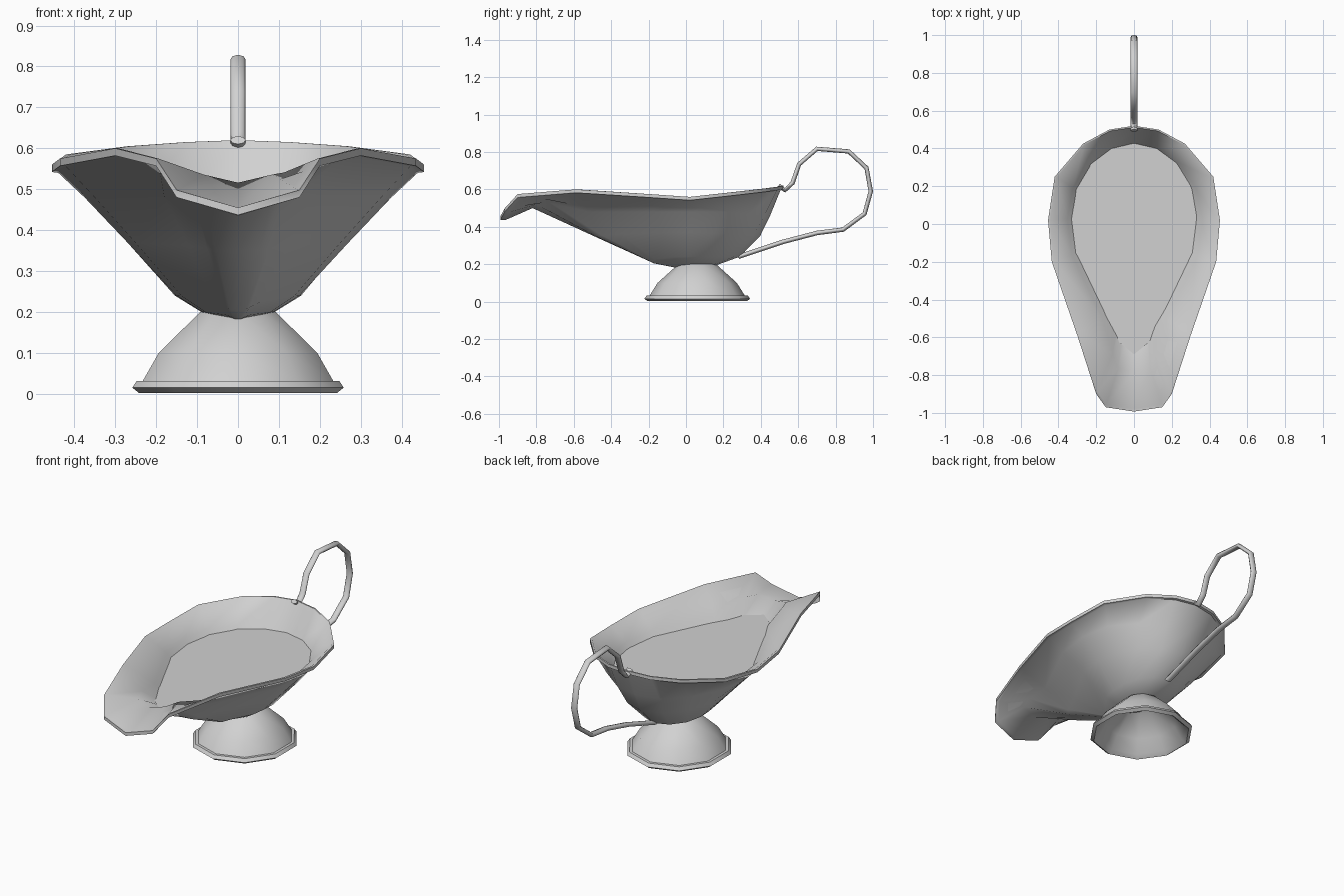
import bpy, bmesh, math

cube = bpy.data.objects.get("Cube")
if cube:
    bpy.data.objects.remove(cube)

silver = bpy.data.materials.new("silver_grey")
silver.use_nodes = True
colour = (0.64, 0.64, 0.64, 1)
silver.diffuse_color = colour
silver.node_tree.nodes["Principled BSDF"].inputs["Base Color"].default_value = colour


def finish(obj, angle=60):
    """Assign the material and shade smoothly, keeping sharp edges."""
    obj.data.materials.clear()
    obj.data.materials.append(silver)
    bpy.ops.object.select_all(action='DESELECT')
    obj.select_set(True)
    bpy.context.view_layer.objects.active = obj
    bpy.ops.object.shade_smooth_by_angle(angle=math.radians(angle))


def add_mesh(name, bm):
    bmesh.ops.recalc_face_normals(bm, faces=bm.faces)
    mesh = bpy.data.meshes.new(name)
    bm.to_mesh(mesh)
    bm.free()
    obj = bpy.data.objects.new(name, mesh)
    bpy.context.collection.objects.link(obj)
    return obj


def add_tube(name, points, radius, width):
    """Sweep a tube along points, widen it in x, then turn it into a mesh."""
    curve = bpy.data.curves.new(name, 'CURVE')
    curve.dimensions = '3D'
    curve.bevel_depth = radius
    curve.bevel_resolution = 2
    curve.use_fill_caps = True
    spline = curve.splines.new('POLY')
    spline.points.add(len(points) - 1)
    for target, p in zip(spline.points, points):
        target.co = (*p, 1)
    obj = bpy.data.objects.new(name, curve)
    bpy.context.collection.objects.link(obj)
    obj.scale.x = width
    bpy.ops.object.select_all(action='DESELECT')
    obj.select_set(True)
    bpy.context.view_layer.objects.active = obj
    bpy.ops.object.convert(target='MESH')
    finish(bpy.context.object, 50)


def full_ring(half):
    """Mirror a back-to-front half outline into a closed ring."""
    return half + [(-x, y, z) for x, y, z in half[-2:0:-1]]


def shifted(half, kx, ky, dz):
    return [(x * kx, y * ky, z + dz) for x, y, z in half]


def loft(bm, rings, closed=False):
    rows = [[bm.verts.new(p) for p in ring] for ring in rings]
    pairs = list(zip(rows, rows[1:]))
    if closed:
        pairs.append((rows[-1], rows[0]))
    for a, b in pairs:
        for i in range(len(a)):
            j = (i + 1) % len(a)
            bm.faces.new((a[i], a[j], b[j], b[i]))
    return rows


def close_with_tip(bm, ring, z):
    tip = bm.verts.new((0, 0, z))
    for i in range(len(ring)):
        bm.faces.new((ring[i], ring[(i + 1) % len(ring)], tip))


# Bowl outlines, from the back to the tip of the spout
rim = [(0, .52, .62), (.13, .5, .615), (.27, .425, .605), (.42, .25, .585),
       (.455, .02, .56), (.435, -.2, .575), (.3, -.59, .6), (.2, -.9, .575),
       (.15, -.97, .498), (0, -.993, .455)]
waist = [(0, .45, .46), (.13, .42, .46), (.25, .34, .47), (.345, .2, .48),
         (.375, .03, .48), (.35, -.17, .48), (.18, -.52, .48), (.12, -.72, .525),
         (.09, -.8, .52), (0, -.82, .5)]

# Lower bowl rows: (scale, height) at the back, side and front
lower = [((.88, .35), (.72, .37), (.6, .35)),
         ((.64, .24), (.4, .24), (.21, .205)),
         ((.33, .19), (.23, .2), (.07, .182))]


def lower_ring(back, side, front):
    ring = []
    for x, y, z in waist:
        end, w = (back, (y / .45) ** 2) if y > 0 else (front, (y / .82) ** 2)
        k, h = (side[i] + (end[i] - side[i]) * w for i in (0, 1))
        ring.append((x * k, y * k, h))
    return ring


# Bowl: inner wall up to the rim, over the thin lip, then down the outer wall
outer = [waist] + [lower_ring(*row) for row in lower]
inner = [shifted(half, .94, .955, .016) for half in reversed(outer)]
lip = [shifted(rim, .975, .985, 0), rim, shifted(rim, 1, 1, -.018),
       shifted(rim, .965, .975, -.02)]
bm = bmesh.new()
rows = loft(bm, [full_ring(half) for half in inner + lip + outer])
close_with_tip(bm, rows[0], .194)
close_with_tip(bm, rows[-1], .178)
finish(add_mesh("bowl", bm), 50)

# Flat liquid surface
level = .472
outline = [(x * .95, y * .95, level) for x, y, z in waist[:6]]
outline += [(.165, -.5, level), (.1, -.61, level), (0, -.69, level)]
bm = bmesh.new()
bm.faces.new([bm.verts.new(p) for p in full_ring(outline)])
liquid = add_mesh("liquid_surface", bm)
if liquid.data.polygons[0].normal.z < 0:
    liquid.data.flip_normals()
finish(liquid)

# Hollow ten-sided foot: (radius, height) up the outside, down the inside
profile = [(.262, .002), (.28, .015), (.268, .032), (.252, .032), (.21, .1),
           (.1, .2), (.06, .212), (.05, .2), (.09, .185), (.195, .09), (.24, .02)]
bm = bmesh.new()
turns = [math.tau * i / 10 for i in range(10)]
loft(bm, [[(r * .97 * math.sin(a), .06 + r * 1.01 * math.cos(a), z) for a in turns]
          for r, z in profile], closed=True)
finish(add_mesh("foot", bm), 45)

# Looped handle, wider than it is thick
path = [(.495, .62), (.53, .595), (.57, .635), (.605, .735), (.7, .817), (.87, .803),
        (.965, .715), (.988, .59), (.955, .47), (.84, .385), (.7, .367),
        (.52, .32), (.28, .24)]
add_tube("handle", [(0, y, z) for y, z in path], .012, 1.55)
